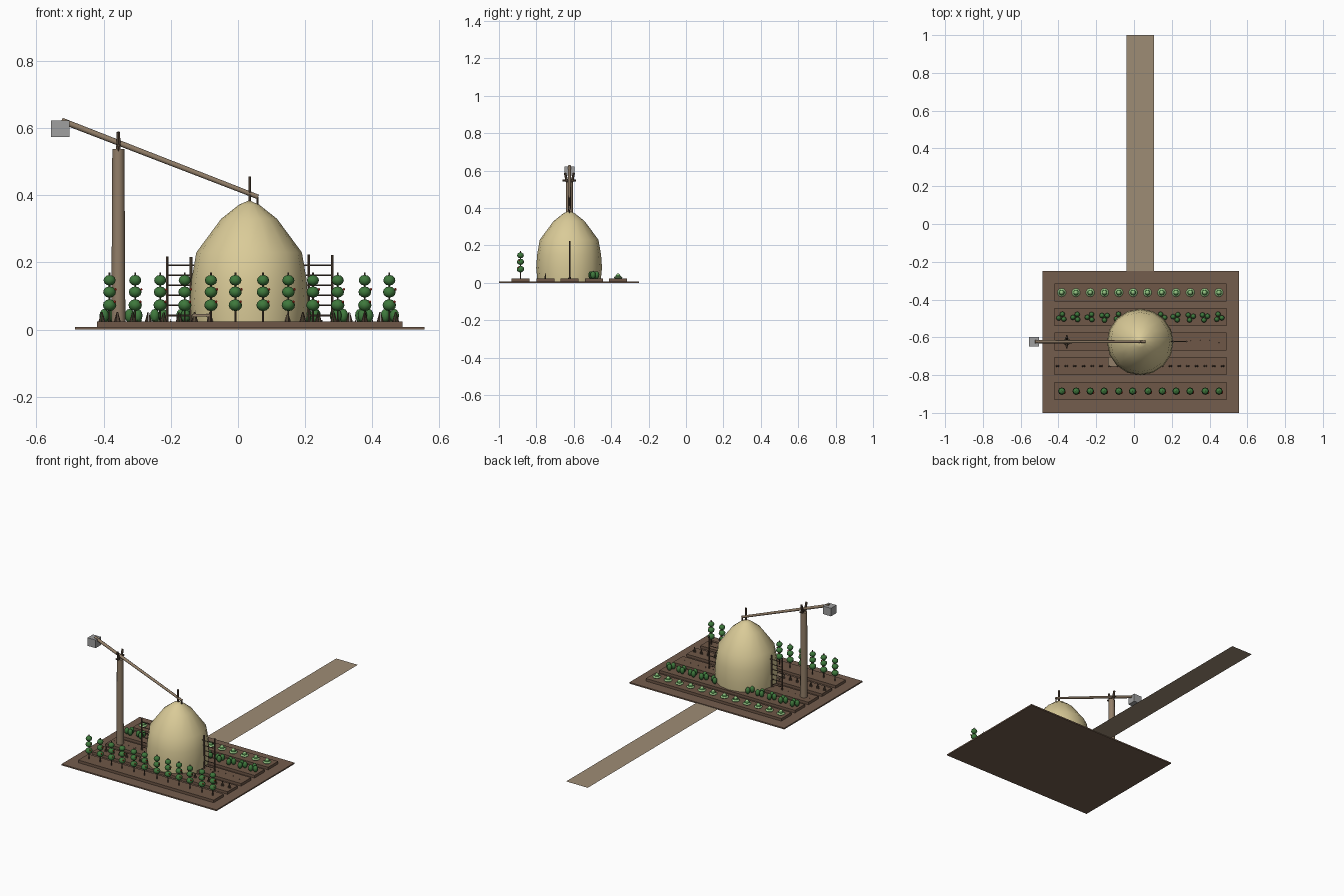
import bpy, bmesh, math, random
from mathutils import Matrix, Vector

random.seed(4)
cube = bpy.data.objects.get("Cube")
if cube:
    bpy.data.objects.remove(cube, do_unlink=True)


def material(name, r, g, b):
    """Flat material from display values 0-255, stored as linear."""
    col = [((c / 255 + 0.055) / 1.055) ** 2.4 for c in (r, g, b)] + [1]
    m = bpy.data.materials.new(name)
    m.use_nodes = True
    m.diffuse_color = col
    m.node_tree.nodes["Principled BSDF"].inputs["Base Color"].default_value = col
    return m


SOIL = material("soil brown", 116, 93, 77)
BED = material("bed brown", 110, 87, 71)
PATH = material("path tan", 158, 140, 117)
HAY = material("hay straw", 218, 203, 152)
WOOD = material("weathered wood", 146, 126, 104)
TWIG = material("dark twig", 88, 72, 58)
STONE = material("grey stone", 160, 160, 160)
LEAF = material("leaf green", 62, 120, 60)
PALE = material("pale cabbage green", 150, 196, 132)
RED = material("tomato red", 205, 60, 40)


def box(bm, lo, hi):
    lo, hi = Vector(lo), Vector(hi)
    m = Matrix.Translation((lo + hi) / 2) @ Matrix.Diagonal((*(hi - lo), 1))
    bmesh.ops.create_cube(bm, size=1, matrix=m)


def ball(bm, pos, scale, seg=8, rings=6):
    m = Matrix.Translation(pos) @ Matrix.Diagonal((*scale, 1))
    bmesh.ops.create_uvsphere(bm, u_segments=seg, v_segments=rings, radius=1, matrix=m)


def rod(bm, a, b, r1, r2=None, seg=6):
    a, b = Vector(a), Vector(b)
    d = b - a
    m = Matrix.Translation((a + b) / 2) @ d.to_track_quat("Z", "Y").to_matrix().to_4x4()
    bmesh.ops.create_cone(bm, cap_ends=True, segments=seg, radius1=r1,
                          radius2=r1 if r2 is None else r2, depth=d.length, matrix=m)


def finish(name, bm, mat, smooth=False):
    me = bpy.data.meshes.new(name)
    bm.to_mesh(me)
    bm.free()
    me.materials.append(mat)
    ob = bpy.data.objects.new(name, me)
    bpy.context.collection.objects.link(ob)
    if smooth:
        bpy.ops.object.select_all(action="DESELECT")
        ob.select_set(True)
        bpy.context.view_layer.objects.active = ob
        bpy.ops.object.shade_smooth_by_angle(angle=math.radians(50))
    return ob


BED_TOP = 0.024
ROWS = [-0.885, -0.752, -0.622, -0.493, -0.363]
PLANTS = [-0.383 + 0.0757 * i for i in range(12)]
CX, CY = 0.033, -0.625

# Ground plate and flat path
bm = bmesh.new()
box(bm, (-0.485, -1, 0), (0.555, -0.25, 0.008))
finish("garden_ground", bm, SOIL)
bm = bmesh.new()
bm.faces.new([bm.verts.new(p) for p in
              ((-0.04, -0.25, 0.004), (0.105, -0.25, 0.004), (0.105, 1, 0.004), (-0.04, 1, 0.004))])
finish("path", bm, PATH)

# Raised beds
bm = bmesh.new()
for y in ROWS:
    box(bm, (-0.42, y - 0.048, 0.006), (0.49, y + 0.048, BED_TOP))
finish("raised_beds", bm, BED)

# Haystack, a lathed profile
bm = bmesh.new()
rings, SEG = [], 16
for r, z in ((0.168, 0.001), (0.176, 0.08), (0.171, 0.15), (0.157, 0.23), (0.083, 0.33), (0.03, 0.372)):
    rings.append([bm.verts.new((CX + r * math.cos(math.tau * i / SEG),
                                CY + r * math.sin(math.tau * i / SEG), z)) for i in range(SEG)])
for a, b in zip(rings, rings[1:]):
    for i in range(SEG):
        j = (i + 1) % SEG
        bm.faces.new((a[i], a[j], b[j], b[i]))
tip = bm.verts.new((CX, CY, 0.385))
for i in range(SEG):
    bm.faces.new((rings[-1][i], rings[-1][(i + 1) % SEG], tip))
bm.faces.new(rings[0][::-1])
finish("haystack", bm, HAY, True)
bm = bmesh.new()
rod(bm, (CX + 0.002, CY, 0.3), (CX + 0.002, CY, 0.456), 0.005)
finish("haystack_pole", bm, TWIG)

# Lifting sweep: post, fork, axle, beam, hanging rod and counterweight
PX, PY = -0.356, -0.623
bm = bmesh.new()
rod(bm, (PX, PY, 0.006), (PX, PY, 0.538), 0.021, 0.018, 12)
finish("sweep_post", bm, WOOD, True)
bm = bmesh.new()
for s in (-1, 1):
    rod(bm, (PX, PY + s * 0.008, 0.52), (PX, PY + s * 0.024, 0.588), 0.008, 0.006)
rod(bm, (PX, PY - 0.036, 0.548), (PX, PY + 0.036, 0.548), 0.005)
finish("sweep_fork", bm, TWIG)
bm = bmesh.new()
rod(bm, (-0.525, PY, 0.622), (0.06, PY, 0.395), 0.009, 0.007, 8)
finish("sweep_beam", bm, WOOD, True)
bm = bmesh.new()
rod(bm, (0.058, PY, 0.395), (0.058, PY, 0.34), 0.003)
finish("hanging_rod", bm, TWIG)
bm = bmesh.new()
box(bm, (-0.556, PY - 0.026, 0.573), (-0.502, PY + 0.026, 0.622))
finish("counterweight", bm, STONE)

# Trellis along the middle bed
bm = bmesh.new()
for i in range(8):
    x = -0.21 + 0.07 * i
    rod(bm, (x, ROWS[2], 0.01), (x, ROWS[2], 0.22 + random.uniform(-0.005, 0.005)), 0.0045)
for i in range(6):
    z = 0.042 + 0.03 * i
    rod(bm, (-0.21, ROWS[2], z), (0.28, ROWS[2], z), 0.0025, seg=5)
finish("trellis", bm, TWIG)

# Tiny sprouts beside the trellis
bm = bmesh.new()
for i in range(18):
    x = -0.4 + 0.05 * i
    y = ROWS[2] + random.uniform(-0.008, 0.008)
    rod(bm, (x, y, BED_TOP), (x, y, BED_TOP + 0.008), 0.002, 0, 4)
finish("sprouts", bm, TWIG)

# Low stool beside the haystack
bm = bmesh.new()
box(bm, (-0.137, -0.755, 0.04), (-0.085, -0.705, 0.046))
for x in (-0.133, -0.089):
    for y in (-0.751, -0.709):
        rod(bm, (x, y, 0.008), (x, y, 0.041), 0.003)
finish("stool", bm, WOOD)

# Staked tomato plants in the front bed
stakes, leaves, fruit = bmesh.new(), bmesh.new(), bmesh.new()
for x in PLANTS:
    x += random.uniform(-0.004, 0.004)
    y = ROWS[0]
    rod(stakes, (x, y, 0.02), (x, y, 0.17), 0.003)
    for z, r in ((0.073, 0.02), (0.112, 0.019), (0.147, 0.018)):
        ball(leaves, (x, y, z), (r, r, r * 0.88))
    for z, a in ((0.12, -0.3), (0.083, -0.6)):
        ball(fruit, (x + 0.019 * math.cos(a), y + 0.019 * math.sin(a), z), (0.004,) * 3, 6, 4)
finish("tomato_stakes", stakes, TWIG)
finish("tomato_leaves", leaves, LEAF, True)
finish("tomatoes", fruit, RED, True)

# Spiky seedlings in the second bed
bm = bmesh.new()
for i in range(20):
    x = -0.405 + 0.046 * i
    for dx in (-0.005, 0.005):
        rod(bm, (x + dx, ROWS[1], BED_TOP), (x + dx * 0.2, ROWS[1], 0.053), 0.005, 0.001, 5)
finish("seedlings", bm, TWIG)

# Bushy plants, three leafy lobes each
bm = bmesh.new()
for x in PLANTS:
    turn = random.uniform(0, math.tau)
    for k in range(3):
        a = turn + k * math.tau / 3
        ball(bm, (x + 0.016 * math.cos(a), ROWS[3] + 0.016 * math.sin(a), 0.042),
             (0.014, 0.014, 0.02))
finish("bushes", bm, LEAF, True)

# Cabbages: open outer leaves, dark ring and pale heart
outer, ring = bmesh.new(), bmesh.new()
for x in PLANTS:
    ball(outer, (x, ROWS[4], 0.028), (0.023, 0.023, 0.008), 10)
    ball(ring, (x, ROWS[4], 0.033), (0.015, 0.015, 0.012), 10)
    ball(outer, (x, ROWS[4], 0.039), (0.011, 0.011, 0.011))
finish("cabbage_leaves", outer, PALE, True)
finish("cabbage_rings", ring, LEAF, True)
